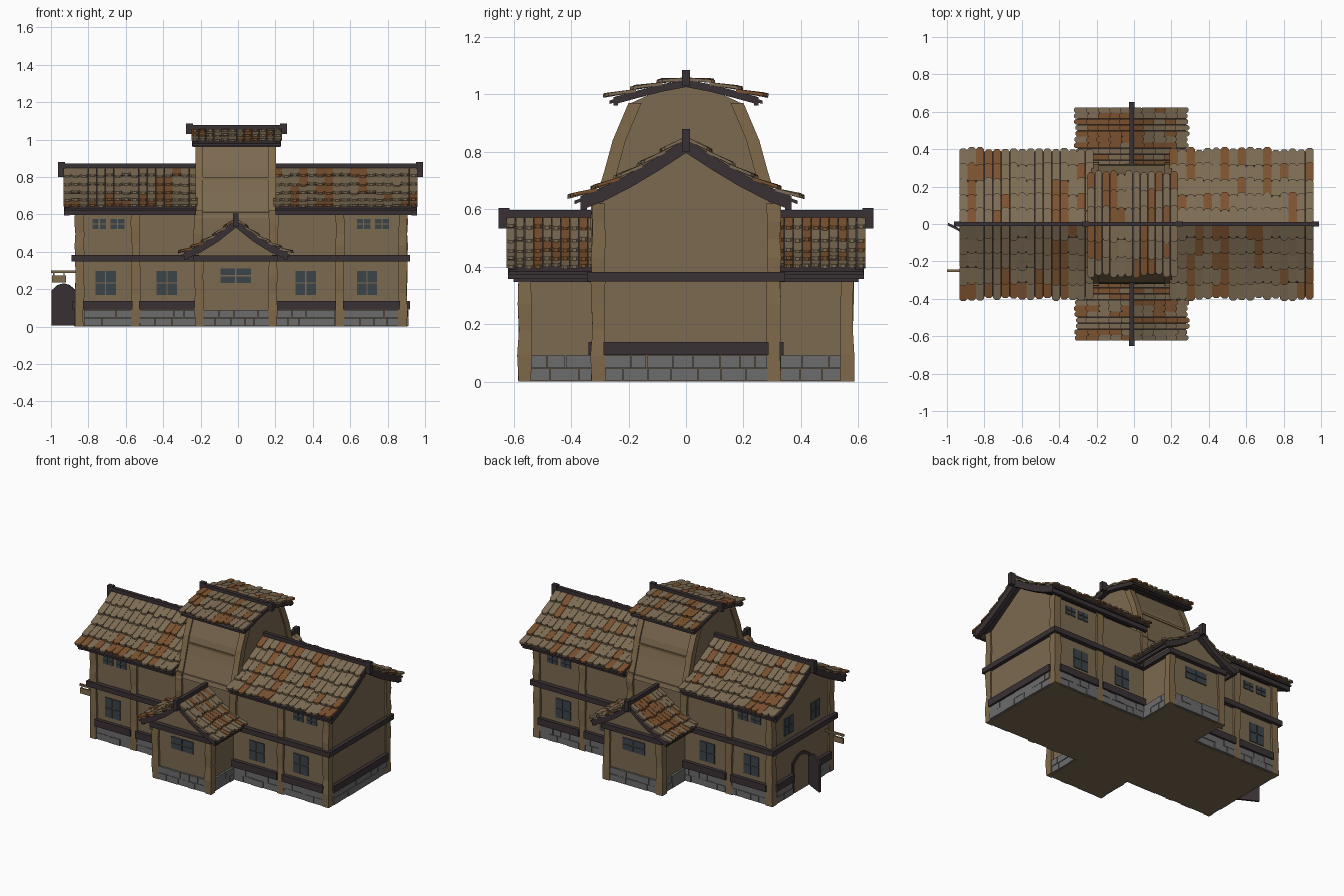
import bpy, bmesh, random

random.seed(4)
if "Cube" in bpy.data.objects:
    bpy.data.objects.remove(bpy.data.objects["Cube"])

COLOURS = {
    "plaster": (0.200, 0.143, 0.080),
    "post_wood": (0.215, 0.145, 0.070),
    "dark_timber": (0.042, 0.031, 0.034),
    "brown_tile": (0.205, 0.150, 0.088),
    "rust_tile": (0.200, 0.085, 0.030),
    "stone": (0.150, 0.150, 0.150),
    "window_glass": (0.045, 0.058, 0.068),
}
MATS = []
for label, rgb in COLOURS.items():
    m = bpy.data.materials.new(label)
    m.use_nodes = True
    m.diffuse_color = (*rgb, 1)
    m.node_tree.nodes["Principled BSDF"].inputs["Base Color"].default_value = (*rgb, 1)
    MATS.append(m)
WALL, POST, DARK, TILE, RUST, STONE, GLASS = range(len(MATS))

PX = -0.012                  # centre line of porches and tower
X0, X1, Y = -0.86, 0.895, 0.315   # main body
PW, PY = 0.2, 0.57           # porch half width and reach


def finish(name, bm):
    bmesh.ops.recalc_face_normals(bm, faces=bm.faces)
    used = sorted({f.material_index for f in bm.faces})
    for f in bm.faces:
        f.material_index = used.index(f.material_index)
    mesh = bpy.data.meshes.new(name)
    bm.to_mesh(mesh)
    bm.free()
    for i in used:
        mesh.materials.append(MATS[i])
    bpy.context.collection.objects.link(bpy.data.objects.new(name, mesh))


def loft(bm, rings, mat):
    rows = [[bm.verts.new(p) for p in r] for r in rings]
    n = len(rows[0])
    faces = [bm.faces.new(rows[0]), bm.faces.new(rows[-1])]
    for a, b in zip(rows, rows[1:]):
        for i in range(n):
            j = (i + 1) % n
            faces.append(bm.faces.new((a[i], a[j], b[j], b[i])))
    for f in faces:
        f.material_index = mat


def rect(x0, x1, y0, y1, z):
    return [(x0, y0, z), (x1, y0, z), (x1, y1, z), (x0, y1, z)]


def box(bm, x0, x1, y0, y1, z0, z1, mat):
    loft(bm, [rect(x0, x1, y0, y1, z0), rect(x0, x1, y0, y1, z1)], mat)


def panel(bm, axis, c, out, a0, a1, z0, z1, t, mat):
    """Slab of thickness t on the wall plane axis = c, facing out (+1 or -1)."""
    lo, hi = sorted((c - out * 0.005, c + out * t))
    if axis == "y":
        box(bm, a0, a1, lo, hi, z0, z1, mat)
    else:
        box(bm, lo, hi, a0, a1, z0, z1, mat)


def along_x(u, d, z):
    return (u, d, z)


def along_y(u, d, z):
    return (d + PX, u, z)


def height(prof, d):
    d = abs(d)
    for (d0, z0), (d1, z1) in zip(prof, prof[1:]):
        if d <= d1 or d1 == prof[-1][0]:
            return z0 + (z1 - z0) * (d - d0) / (d1 - d0)


def chevron(bm, prof, k, drop, thick, u0, u1, place):
    ds = [-d * k for d, _ in reversed(prof[1:])] + [d * k for d, _ in prof]
    top = [(d, height(prof, d) - drop) for d in ds]
    ring = top + [(d, z - thick) for d, z in reversed(top)]
    loft(bm, [[place(u, d, z) for d, z in ring] for u in (u0, u1)], DARK)


def roof(name, prof, u0, u1, place, rows, w, board, ends):
    dm, top = prof[-1][0], prof[0][1]
    # frame: deck, bargeboards, eave beams, ridge cap with end pieces
    bm = bmesh.new()
    chevron(bm, prof, 0.97, 0.012, 0.012, u0 + 0.008, u1 - 0.008, place)

    def bar(a, b, d0, d1, z0, z1):
        loft(bm, [[place(u, d, z) for u, d in ((a, d0), (b, d0), (b, d1), (a, d1))]
                  for z in (z0, z1)], DARK)
    for s in (-1, 1):
        z = height(prof, dm * 0.9)
        bar(u0 + 0.01, u1 - 0.01, s * dm * 0.86, s * dm * 0.92, z - 0.012 - board * 0.85, z - 0.015)
    bar(u0, u1, -0.012, 0.012, top - 0.02, top + 0.022)
    for e in ends:
        u, o = (u0, -1) if e < 0 else (u1, 1)
        chevron(bm, prof, 0.92, 0.004, board, u - o * 0.035, u - o * 0.005, place)
        bar(u - o * 0.01, u + o * 0.028, -0.014, 0.014, top - board, top + 0.03)
    finish(name + "_frame", bm)
    # overlapping tiles with chipped tips, laid from ridge to eave
    bm = bmesh.new()
    n = round((u1 - u0) / w)
    w = (u1 - u0) / n
    for s in (-1, 1):
        kinds = [TILE] * n
        for r in range(rows):
            for i in range(n):
                if r == 0 or random.random() < 0.5:
                    kinds[i] = RUST if random.random() < 0.34 else TILE
                a = u0 + i * w + 0.001
                b = a + w - 0.002
                t0 = max(0, r - 0.1) / rows
                t1 = (r + 1 + random.uniform(-0.06, 0.16)) / rows
                tc = t1 - 0.14 / rows
                shape = [(a, t0), (b, t0), (b, tc), (b - w / 4, t1), (a + w / 4, t1), (a, tc)]
                lift = random.uniform(0.010, 0.016)
                rings = [[place(u, s * t * dm, height(prof, t * dm) + lift * (t - t0) / (t1 - t0) + h)
                          for u, t in shape] for h in (0.003, -0.008)]
                loft(bm, rings, kinds[i])
    finish(name + "_tiles", bm)


# walls: gabled main body and crossing porches
bm = bmesh.new()
gable = [(-Y, 0), (Y, 0), (Y, 0.61), (0, 0.815), (-Y, 0.61)]
loft(bm, [[(x, y, z) for y, z in gable] for x in (X0, X1)], WALL)
finish("main_walls", bm)
for label, s in (("front", -1), ("back", 1)):
    bm = bmesh.new()
    gable = [(-PW, 0), (PW, 0), (PW, 0.41), (0, 0.54), (-PW, 0.41)]
    loft(bm, [[(x + PX, y, z) for x, z in gable] for y in (s * 0.3, s * PY)], WALL)
    finish(label + "_porch_walls", bm)

# tower with curved sides, corner posts and cross beam
curve = [(0.322, 0.58), (0.30, 0.65), (0.275, 0.73), (0.245, 0.84), (0.19, 0.97), (0.06, 1.03)]
bm = bmesh.new()
loft(bm, [rect(PX - 0.205, PX + 0.205, -d, d, z) for d, z in curve], WALL)
for s in (-1, 1):
    for x in (PX - 0.195, PX + 0.195):
        loft(bm, [rect(x - 0.02, x + 0.02, s * (d - 0.035), s * (d + 0.01), z)
                  for d, z in curve[:-1]], POST)
    box(bm, PX - 0.19, PX + 0.19, s * 0.2, s * 0.266, 0.785, 0.8, POST)
finish("tower", bm)


# rough-hewn posts
def post(bm, x, y, z0, z1, r=0.023):
    rings = []
    for i in range(5):
        q = r + random.uniform(-0.002, 0.003)
        dx, dy = random.uniform(-0.003, 0.003), random.uniform(-0.002, 0.002)
        rings.append(rect(x + dx - q, x + dx + q, y + dy - q, y + dy + q, z0 + (z1 - z0) * i / 4))
    loft(bm, rings, POST)


bm = bmesh.new()
for s in (-1, 1):
    for x in (X0 + 0.013, -0.547, 0.543, X1 - 0.013):
        post(bm, x, s * (Y - 0.01), 0, 0.36)
        post(bm, x, s * (Y - 0.01), 0.37, 0.62)
    for x in (PX - PW, PX + PW):
        post(bm, x, s * (Y - 0.01), 0.37, 0.62)
        post(bm, x * 0.98, s * (PY - 0.01), 0, 0.36)
finish("posts", bm)

# belt beam around the whole building
bm = bmesh.new()
box(bm, X0 - 0.03, X1 + 0.025, -Y - 0.03, Y + 0.03, 0.348, 0.382, DARK)
box(bm, PX - PW - 0.025, PX + PW + 0.025, -PY - 0.03, PY + 0.03, 0.347, 0.381, DARK)
finish("belt_beam", bm)

# stone footing and dark sill: (axis, plane, facing, start, end, has sill)
walls = [("x", X1, 1, -0.283, 0.283, True),
         ("x", X0, -1, -0.283, -0.085, True), ("x", X0, -1, 0.11, 0.283, True)]
for s in (-1, 1):
    for a, b in ((-0.825, -0.57), (-0.524, -0.212), (0.188, 0.52), (0.566, 0.86)):
        walls.append(("y", s * Y, s, a, b, True))
    walls.append(("y", s * PY, s, PX - 0.178, PX + 0.178, False))
    for o in (-1, 1):
        a, b = sorted((s * 0.33, s * 0.54))
        walls.append(("x", PX + o * PW, o, a, b, False))
stones, sills = bmesh.new(), bmesh.new()
for axis, c, out, a, b, sill in walls:
    for z in (0.004, 0.048):
        p = a
        while p < b - 0.005:
            q = p + random.uniform(0.05, 0.1)
            q = b if q > b - 0.03 else q
            panel(stones, axis, c, out, p + 0.001, q - 0.001, z, z + 0.042,
                  random.uniform(0.010, 0.016), STONE)
            p = q
    if sill:
        panel(sills, axis, c, out, a - 0.005, b + 0.005, 0.092, 0.138, 0.024, DARK)
finish("stone_footing", stones)
finish("sill_beams", sills)


# windows of four panes
def window(bm, axis, c, out, a, z, w, h):
    for i in (-1, 1):
        for j in (-1, 1):
            ca, cz = a + i * w / 4, z + j * h / 4
            panel(bm, axis, c, out, ca - w / 4 + 0.003, ca + w / 4 - 0.003,
                  cz - h / 4 + 0.003, cz + h / 4 - 0.003, 0.006, GLASS)


bm = bmesh.new()
for s in (-1, 1):
    for x in (-0.708, -0.38, 0.362, 0.69):
        window(bm, "y", s * Y, s, x, 0.233, 0.115, 0.135)
    for x in (-0.742, -0.645, 0.672, 0.77):
        window(bm, "y", s * Y, s, x, 0.548, 0.08, 0.06)
    window(bm, "y", s * PY, s, PX, 0.272, 0.17, 0.085)
    window(bm, "x", X0, -1, s * 0.14, 0.475, 0.1, 0.12)
finish("windows", bm)


# arched doorway, open door leaf and hanging sign
def arch(c, w, h):
    return [(c - w, 0), (c - w, h * 0.83), (c - w / 2, h * 0.96), (c, h),
            (c + w / 2, h * 0.96), (c + w, h * 0.83), (c + w, 0)]


bm = bmesh.new()
for w, h, t, mat in ((0.095, 0.25, 0.007, DARK), (0.077, 0.23, 0.009, WALL)):
    loft(bm, [[(x, y, z) for y, z in arch(0.012, w, h)] for x in (X0 + 0.005, X0 - t)], mat)
finish("doorway", bm)
bm = bmesh.new()
loft(bm, [[(X0 - 0.01 - 0.125 * t + o * 0.45, -0.065 + 0.065 * t + o, z + 0.006)
           for t, z in arch(0.5, 0.5, 0.225)] for o in (-0.006, 0.006)], DARK)
finish("door_leaf", bm)
bm = bmesh.new()
box(bm, -1, X0, -0.256, -0.244, 0.287, 0.3, POST)
for x in (-0.985, -0.93):
    box(bm, x - 0.003, x + 0.003, -0.253, -0.247, 0.27, 0.29, POST)
box(bm, -0.995, -0.92, -0.255, -0.245, 0.237, 0.274, POST)
finish("hanging_sign", bm)

# roofs
main = [(0, 0.85), (0.1, 0.785), (0.2, 0.725), (0.3, 0.675), (0.4, 0.637)]
porch = [(0, 0.575), (0.1, 0.495), (0.2, 0.435), (0.3, 0.392)]
cap = [(0, 1.055), (0.09, 1.038), (0.18, 1.014), (0.275, 0.988)]
roof("right_main_roof", main, -0.935, -0.215, along_x, 5, 0.045, 0.05, (-1,))
roof("left_main_roof", main, 0.19, 0.962, along_x, 5, 0.045, 0.05, (1,))
roof("front_porch_roof", porch, -0.625, -0.31, along_y, 5, 0.032, 0.042, (-1,))
roof("back_porch_roof", porch, 0.31, 0.625, along_y, 5, 0.032, 0.042, (1,))
roof("tower_roof", cap, -0.25, 0.235, along_x, 3, 0.04, 0.026, (-1, 1))
